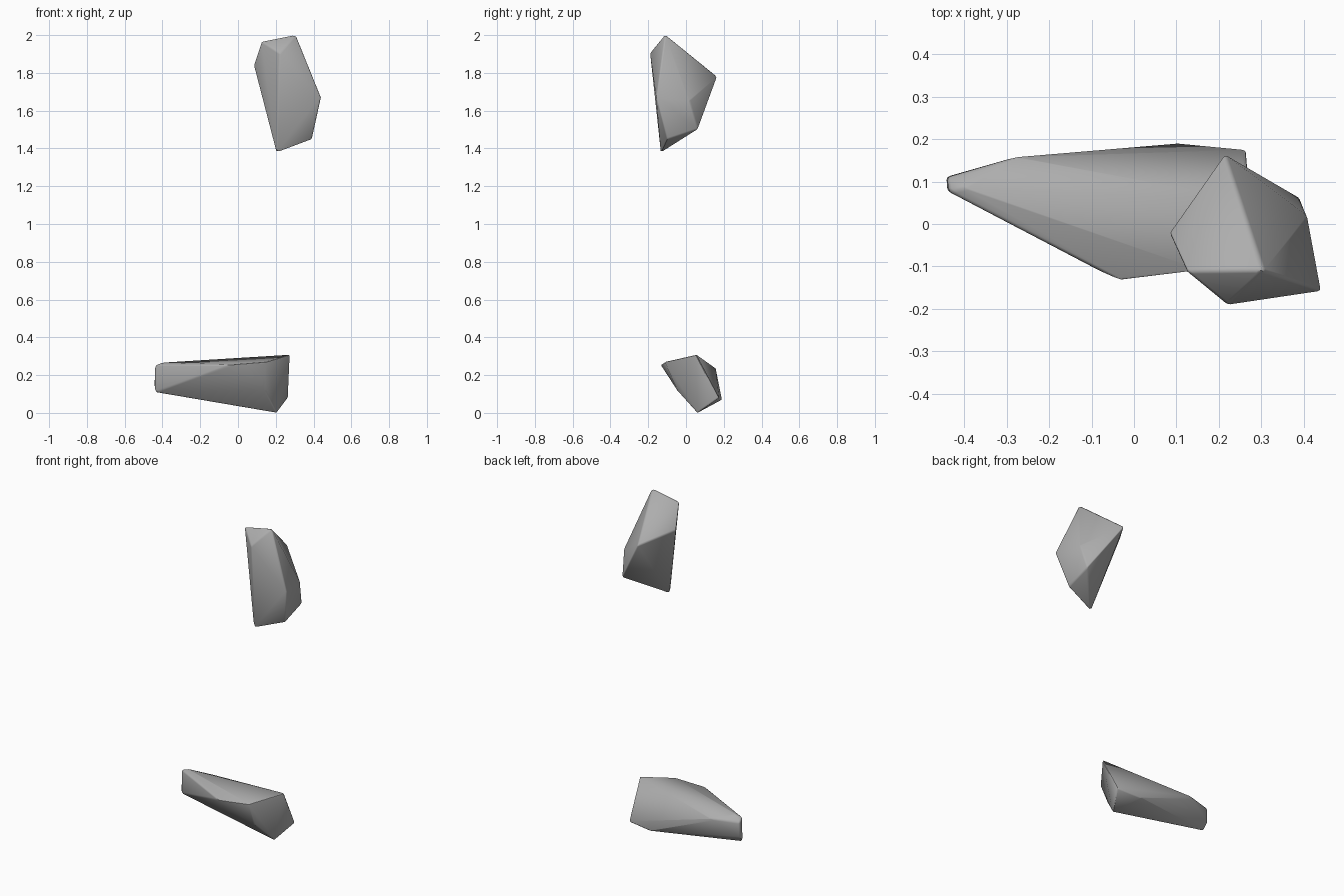
import bpy
import bmesh
import math

cube = bpy.data.objects.get("Cube")
if cube:
    bpy.data.objects.remove(cube, do_unlink=True)

# One plain stone colour
stone = bpy.data.materials.new("stone_grey")
stone.use_nodes = True
grey = (0.42, 0.42, 0.42, 1)
stone.diffuse_color = grey
stone.node_tree.nodes["Principled BSDF"].inputs["Base Color"].default_value = grey


def make_rock(name, corners):
    """Wrap a faceted hull round the corners, then soften its edges."""
    bm = bmesh.new()
    for corner in corners:
        bm.verts.new(corner)
    hull = bmesh.ops.convex_hull(bm, input=bm.verts)
    loose = [v for v in hull["geom_interior"] if isinstance(v, bmesh.types.BMVert)]
    bmesh.ops.delete(bm, geom=loose, context="VERTS")
    bmesh.ops.dissolve_limit(bm, angle_limit=math.radians(4),
                             verts=bm.verts, edges=bm.edges)
    bmesh.ops.recalc_face_normals(bm, faces=bm.faces)
    mesh = bpy.data.meshes.new(name)
    bm.to_mesh(mesh)
    bm.free()
    mesh.materials.append(stone)
    rock = bpy.data.objects.new(name, mesh)
    bpy.context.collection.objects.link(rock)

    bevel = rock.modifiers.new("worn_edges", "BEVEL")
    bevel.width = 0.008
    bevel.segments = 2
    bevel.limit_method = "ANGLE"
    bevel.angle_limit = math.radians(40)

    bpy.ops.object.select_all(action="DESELECT")
    rock.select_set(True)
    bpy.context.view_layer.objects.active = rock
    bpy.ops.object.modifier_apply(modifier=bevel.name)
    bpy.ops.object.shade_smooth_by_angle(angle=math.radians(40))


# Long low rock, tapering to the -x end
make_rock("lower_rock", [
    (0.275, 0.055, 0.308), (0.15, -0.112, 0.27), (0.265, 0.175, 0.08),
    (0.205, 0.06, 0.0), (0.15, -0.04, 0.11),
    (-0.035, -0.134, 0.255), (0.11, 0.19, 0.07), (-0.28, 0.157, 0.235),
    (-0.44, 0.078, 0.11), (-0.436, 0.076, 0.255), (-0.40, 0.085, 0.266),
    (-0.442, 0.112, 0.15), (-0.44, 0.11, 0.235),
])

# Tall upright rock, floating above
make_rock("upper_rock", [
    (0.305, -0.11, 2.003), (0.125, -0.112, 1.967), (0.22, -0.19, 1.905),
    (0.083, -0.02, 1.84), (0.213, 0.165, 1.78), (0.44, -0.158, 1.67),
    (0.407, 0.02, 1.65), (0.39, 0.062, 1.50), (0.39, -0.10, 1.447),
    (0.203, -0.133, 1.377),
])
